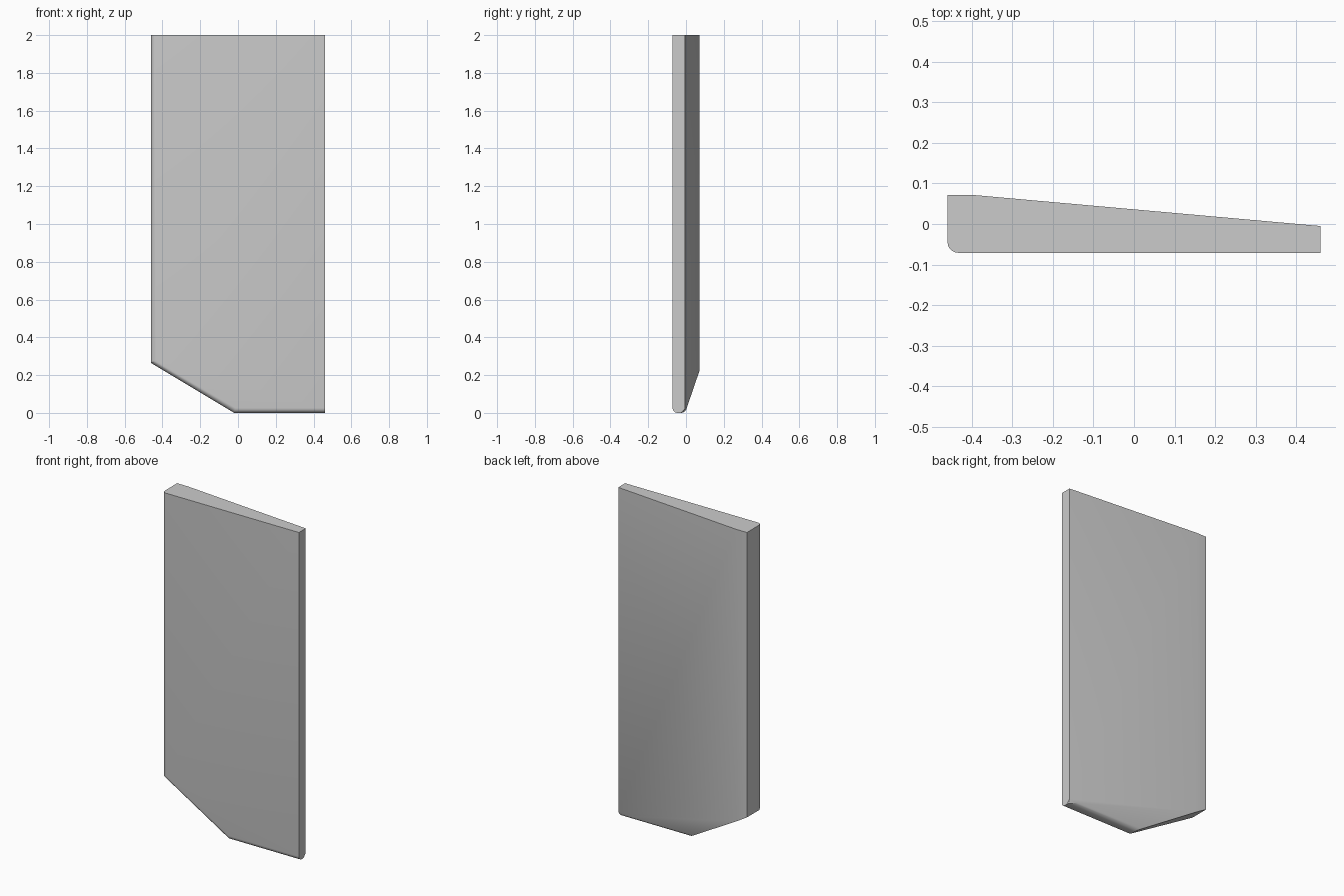
import bpy
import bmesh
import math

cube = bpy.data.objects.get("Cube")
if cube:
    bpy.data.objects.remove(cube)

# One flat grey for the whole panel
grey = bpy.data.materials.new("light_grey")
grey.use_nodes = True
colour = (0.6, 0.6, 0.6, 1)
grey.diffuse_color = colour
grey.node_tree.nodes["Principled BSDF"].inputs["Base Color"].default_value = colour

# Key positions
half, strip, tip = 0.46, -0.39, -0.02
front, thin, thick = -0.071, -0.005, 0.071
top, shoulder = 2.0, 0.264
strip_z = shoulder * (tip - strip) / (tip + half)

bm = bmesh.new()
corners = {
    # flat front outline
    "f_top_r": (-half, front, top), "f_shoulder": (-half, front, shoulder),
    "f_tip": (tip, front, 0), "f_low_l": (half, front, 0), "f_top_l": (half, front, top),
    # wedge-shaped back
    "b_top_r": (-half, thick, top), "b_shoulder": (-half, thick, shoulder),
    "b_strip": (strip, thick, strip_z), "b_strip_top": (strip, thick, top),
    "b_tip": (tip, thin, 0), "b_low_l": (half, thin, 0), "b_top_l": (half, thin, top),
}
v = {name: bm.verts.new(co) for name, co in corners.items()}
faces = [
    "f_top_r f_shoulder f_tip f_low_l f_top_l",            # front
    "b_top_l b_low_l b_strip b_strip_top",                 # sloping back
    "b_strip_top b_strip b_shoulder b_top_r",              # flat back strip
    "b_low_l b_tip b_strip",                               # lower back facet
    "f_low_l f_tip b_tip b_low_l",                         # bottom
    "f_tip f_shoulder b_shoulder b_strip b_tip",           # slanted bottom
    "f_shoulder f_top_r b_top_r b_shoulder",               # thick side
    "f_low_l b_low_l b_top_l f_top_l",                     # thin side
    "f_top_r f_top_l b_top_l b_strip_top b_top_r",         # top
]
for names in faces:
    bm.faces.new([v[n] for n in names.split()])
bmesh.ops.recalc_face_normals(bm, faces=bm.faces)


def round_edges(pairs, radius):
    edges = [bm.edges.get((v[a], v[b])) for a, b in pairs]
    bmesh.ops.bevel(bm, geom=edges, offset=radius, segments=5, profile=0.5,
                    affect="EDGES", clamp_overlap=True)


# Rounded rear bottom edge, then rounded front rim
round_edges([("b_low_l", "b_tip")], 0.022)
round_edges([("f_top_r", "f_shoulder"), ("f_shoulder", "f_tip"), ("f_tip", "f_low_l")], 0.026)
bmesh.ops.recalc_face_normals(bm, faces=bm.faces)

mesh = bpy.data.meshes.new("wedge_panel")
bm.to_mesh(mesh)
bm.free()
panel = bpy.data.objects.new("wedge_panel", mesh)
bpy.context.collection.objects.link(panel)
mesh.materials.append(grey)

# Smooth only the rounded rim
bpy.ops.object.select_all(action="DESELECT")
panel.select_set(True)
bpy.context.view_layer.objects.active = panel
bpy.ops.object.shade_smooth_by_angle(angle=math.radians(20))
